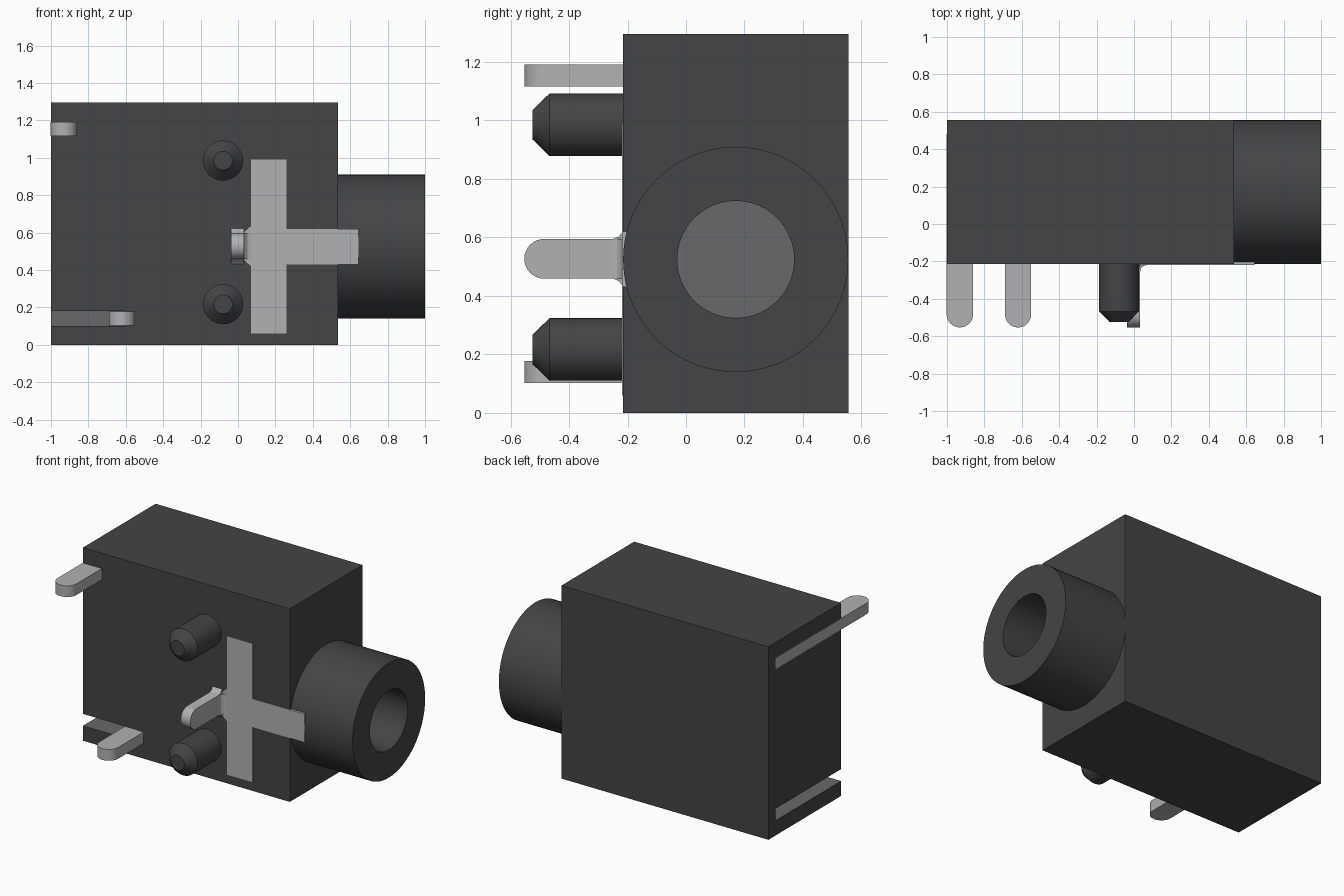
import bpy, bmesh, math
from mathutils import Vector, Matrix

cube = bpy.data.objects.get("Cube")
if cube:
    bpy.data.objects.remove(cube, do_unlink=True)


def material(name, v):
    m = bpy.data.materials.new(name)
    m.use_nodes = True
    m.diffuse_color = (v, v, v, 1)
    bsdf = next(n for n in m.node_tree.nodes if n.type == 'BSDF_PRINCIPLED')
    bsdf.inputs["Base Color"].default_value = (v, v, v, 1)
    bsdf.inputs["Roughness"].default_value = 0.6
    return m


BLACK = material("black plastic", 0.058)
GREY = material("dark grey interior", 0.14)
METAL = material("pin metal", 0.44)


def finish(name, bm, mats, smooth=False):
    bmesh.ops.recalc_face_normals(bm, faces=bm.faces)
    me = bpy.data.meshes.new(name)
    bm.to_mesh(me)
    bm.free()
    ob = bpy.data.objects.new(name, me)
    bpy.context.collection.objects.link(ob)
    for m in mats:
        me.materials.append(m)
    if smooth:
        smooth_shade(ob)
    return ob


def activate(ob):
    bpy.ops.object.select_all(action='DESELECT')
    ob.select_set(True)
    bpy.context.view_layer.objects.active = ob


def smooth_shade(ob):
    activate(ob)
    bpy.ops.object.shade_smooth_by_angle(angle=math.radians(30))


def prism(name, pts, plane, lo, hi, mats, smooth=False):
    """Extrude a 2D outline along the axis missing from its plane."""
    place = {"xy": lambda a, b, h: (a, b, h),
             "xz": lambda a, b, h: (a, h, b),
             "yz": lambda a, b, h: (h, a, b)}[plane]
    bm = bmesh.new()
    face = bm.faces.new([bm.verts.new(place(a, b, lo)) for a, b in pts])
    ext = bmesh.ops.extrude_face_region(bm, geom=[face])
    move = Vector(place(0, 0, hi - lo))
    bmesh.ops.translate(bm, vec=move, verts=[g for g in ext["geom"] if isinstance(g, bmesh.types.BMVert)])
    return finish(name, bm, mats, smooth)


def rect(a0, a1, b0, b1):
    return [(a0, b0), (a1, b0), (a1, b1), (a0, b1)]


def circle(ca, cb, r, n=64):
    return [(ca + r * math.cos(math.tau * i / n), cb + r * math.sin(math.tau * i / n)) for i in range(n)]


def round_tip(centre, r, tip, n=16):
    """Half circle in (across, y), bulging towards -y down to the tip."""
    return [(centre - r * math.cos(math.pi * i / n), tip + r - r * math.sin(math.pi * i / n))
            for i in range(n + 1)]


FRONT, BACK, TIP = -0.215, 0.555, -0.553
AXIS_Y, AXIS_Z = 0.17, 0.525

# Housing and barrel, drilled by a shared bore; a slot opens at the lower end corner
housing = prism("housing", rect(-1, 0.535, FRONT, BACK), "xy", 0, 1.295, [BLACK, GREY])
barrel = prism("socket_barrel", circle(AXIS_Y, AXIS_Z, 0.385, 96), "yz", 0.53, 1.0, [BLACK], False)
bore = prism("bore_cutter", circle(AXIS_Y, AXIS_Z, 0.2), "yz", -0.5, 1.1, [BLACK])
slot = prism("slot_cutter", rect(-1.1, -0.6, -0.4, 0.48), "xy", 0.10, 0.18, [BLACK])


def cut(ob, cutter):
    mod = ob.modifiers.new("cut", 'BOOLEAN')
    mod.operation, mod.solver, mod.object = 'DIFFERENCE', 'EXACT', cutter
    activate(ob)
    bpy.ops.object.modifier_apply(modifier=mod.name)


cut(housing, bore)
cut(housing, slot)
cut(barrel, bore)
for c in (bore, slot):
    bpy.data.objects.remove(c, do_unlink=True)

# Grey slot walls and bore floor
for p in housing.data.polygons:
    zs = [housing.data.vertices[i].co.z for i in p.vertices]
    in_slot = min(zs) > 0.09 and max(zs) < 0.19
    bore_floor = p.normal.x > 0.9 and p.center.x < 0
    p.material_index = 1 if in_slot or bore_floor else 0
for ob in (housing, barrel):
    smooth_shade(ob)

# Two flat contact blades with rounded solder tips
for name, x0, x1, z0, z1 in (("upper_end_pin", -1.002, -0.86, 1.117, 1.192),
                             ("lower_end_pin", -0.69, -0.55, 0.102, 0.178)):
    r = (x1 - x0) / 2
    prism(name, round_tip((x0 + x1) / 2, r, TIP) + [(x1, 0.48), (x0, 0.48)], "xy", z0, z1, [METAL], True)

# Cross shaped ground plate, flush in the front face
cross = [(0.07, 0.06), (0.26, 0.06), (0.26, 0.43), (0.645, 0.43), (0.645, 0.62), (0.26, 0.62),
         (0.26, 0.99), (0.07, 0.99), (0.07, 0.635), (0.03, 0.60), (0.03, 0.455), (0.07, 0.42)]
prism("ground_plate", cross, "xz", FRONT - 0.004, FRONT + 0.03, [METAL])

# Ground pin, flared where it meets the plate
tip = [(y, z) for z, y in round_tip(0.527, 0.068, TIP)]
outline = tip + [(-0.25, 0.595), (-0.23, 0.603), (FRONT, 0.622), (-0.19, 0.622),
                 (-0.19, 0.432), (FRONT, 0.432), (-0.23, 0.451), (-0.25, 0.459)]
prism("ground_pin", outline, "yz", -0.038, 0.033, [METAL], True)
# Bend between pin and plate
bend = [(0.03, -0.19), (0.07, -0.19), (0.07, -0.219), (0.05, -0.224), (0.038, -0.236), (0.033, -0.255), (0.03, -0.255)]
prism("ground_pin_bend", bend, "xy", 0.459, 0.595, [METAL], True)

# Locating pegs with chamfered ends
for name, z in (("upper_peg", 0.985), ("lower_peg", 0.217)):
    bm = bmesh.new()
    rings = [[bm.verts.new((-0.08 + a, y, z + b)) for a, b in circle(0, 0, r, 48)]
             for r, y in ((0.107, -0.19), (0.107, -0.467), (0.05, -0.525))]
    for lo, hi in zip(rings, rings[1:]):
        for i in range(48):
            j = (i + 1) % 48
            bm.faces.new((lo[i], lo[j], hi[j], hi[i]))
    bm.faces.new(rings[0])
    bm.faces.new(rings[-1])
    finish(name, bm, [BLACK], True)
